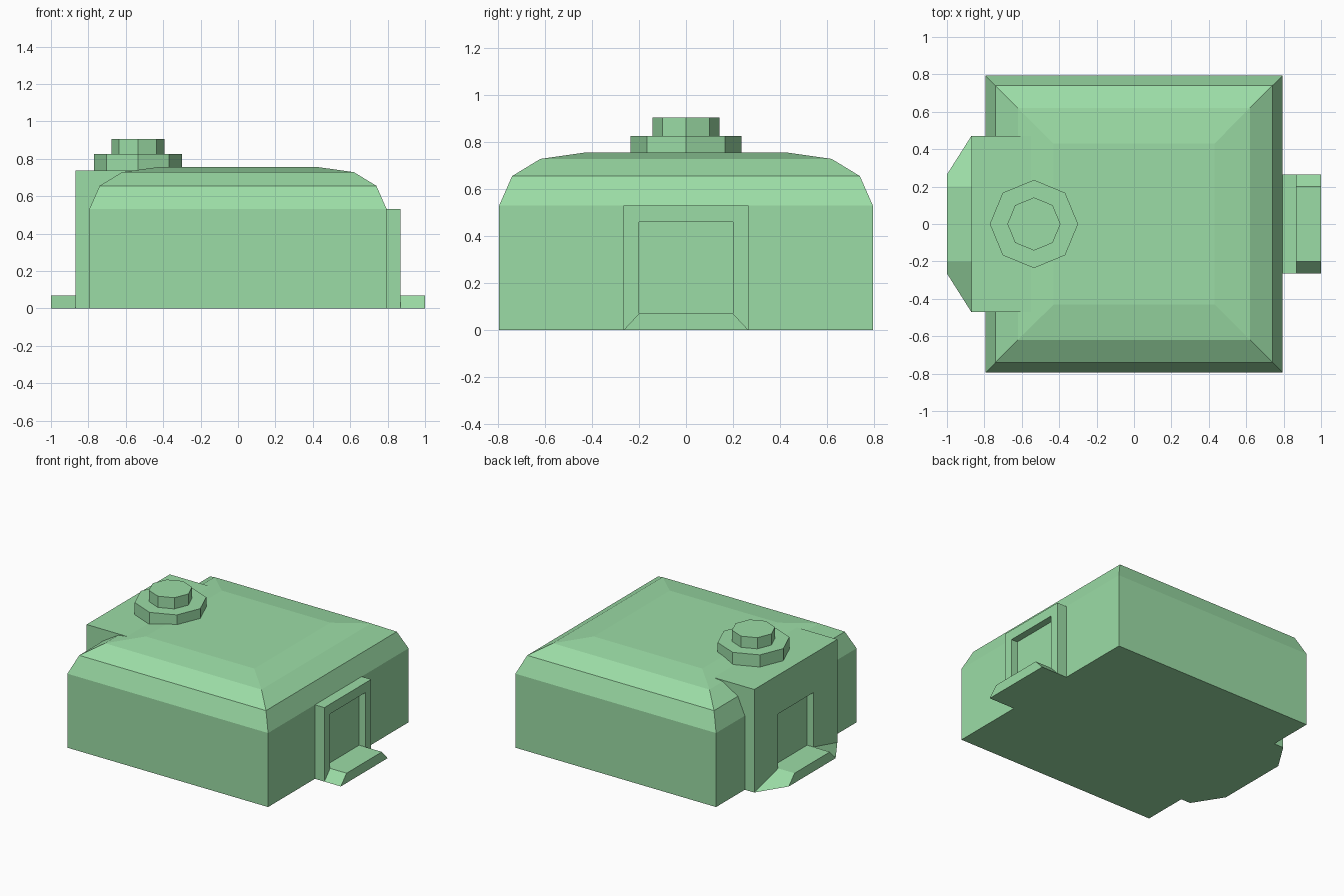
import bpy, bmesh, math

if "Cube" in bpy.data.objects:
    bpy.data.objects.remove(bpy.data.objects["Cube"])

green = bpy.data.materials.new("green")
green.diffuse_color = (0.33, 0.72, 0.38, 1)
green.use_nodes = True
green.node_tree.nodes["Principled BSDF"].inputs["Base Color"].default_value = green.diffuse_color


def loft(name, rings):
    """Skin a list of equal-length point rings and cap both ends."""
    bm = bmesh.new()
    vs = [[bm.verts.new(p) for p in ring] for ring in rings]
    n = len(vs[0])
    for a, b in zip(vs, vs[1:]):
        for i in range(n):
            j = (i + 1) % n
            bm.faces.new((a[i], a[j], b[j], b[i]))
    bm.faces.new(vs[0][::-1])
    bm.faces.new(vs[-1])
    bmesh.ops.recalc_face_normals(bm, faces=bm.faces)
    mesh = bpy.data.meshes.new(name)
    bm.to_mesh(mesh)
    bm.free()
    mesh.materials.append(green)
    ob = bpy.data.objects.new(name, mesh)
    bpy.context.collection.objects.link(ob)
    return ob


def square(r, z):
    return [(-r, -r, z), (r, -r, z), (r, r, z), (-r, r, z)]


def section(x, low, high, z0, z1):
    """Symmetric trapezoid across y at a given x."""
    return [(x, -low, z0), (x, low, z0), (x, high, z1), (x, -high, z1)]


def octagon(r, z, cx=-0.535):
    return [(cx + r * math.cos(k * math.pi / 4), r * math.sin(k * math.pi / 4), z)
            for k in range(8)]


# Main building with stepped, rounded roof
loft("building_body", [square(r, z) for r, z in
     [(0.795, 0), (0.795, 0.53), (0.74, 0.655), (0.62, 0.728), (0.43, 0.755)]])


# Entrances: block whose outer face steps in to a recessed doorway
def entrance(name, x_in, x_out, half, top):
    x_door = x_out - math.copysign(0.05, x_out)
    loft(name, [section(x_in, half, half, 0, top),
                section(x_out, half, half, 0, top),
                section(x_out, 0.2, 0.2, 0.07, 0.46),
                section(x_door, 0.2, 0.2, 0.07, 0.46)])


entrance("left_entrance_block", -0.54, -0.87, 0.47, 0.738)
entrance("right_door_frame", 0.75, 0.87, 0.265, 0.53)

# Doorsteps with sloping sides
for name, s, inner in (("left_doorstep", -1, 0.47), ("right_doorstep", 1, 0.265)):
    loft(name, [section(s * 0.87, inner, 0.2, 0, 0.07),
                section(s * 1.0, 0.265, 0.2, 0, 0.07)])

# Two-tier octagonal roof vent
loft("vent_base", [octagon(0.236, 0.735), octagon(0.236, 0.825)])
loft("vent_cap", [octagon(0.142, 0.82), octagon(0.142, 0.905)])
